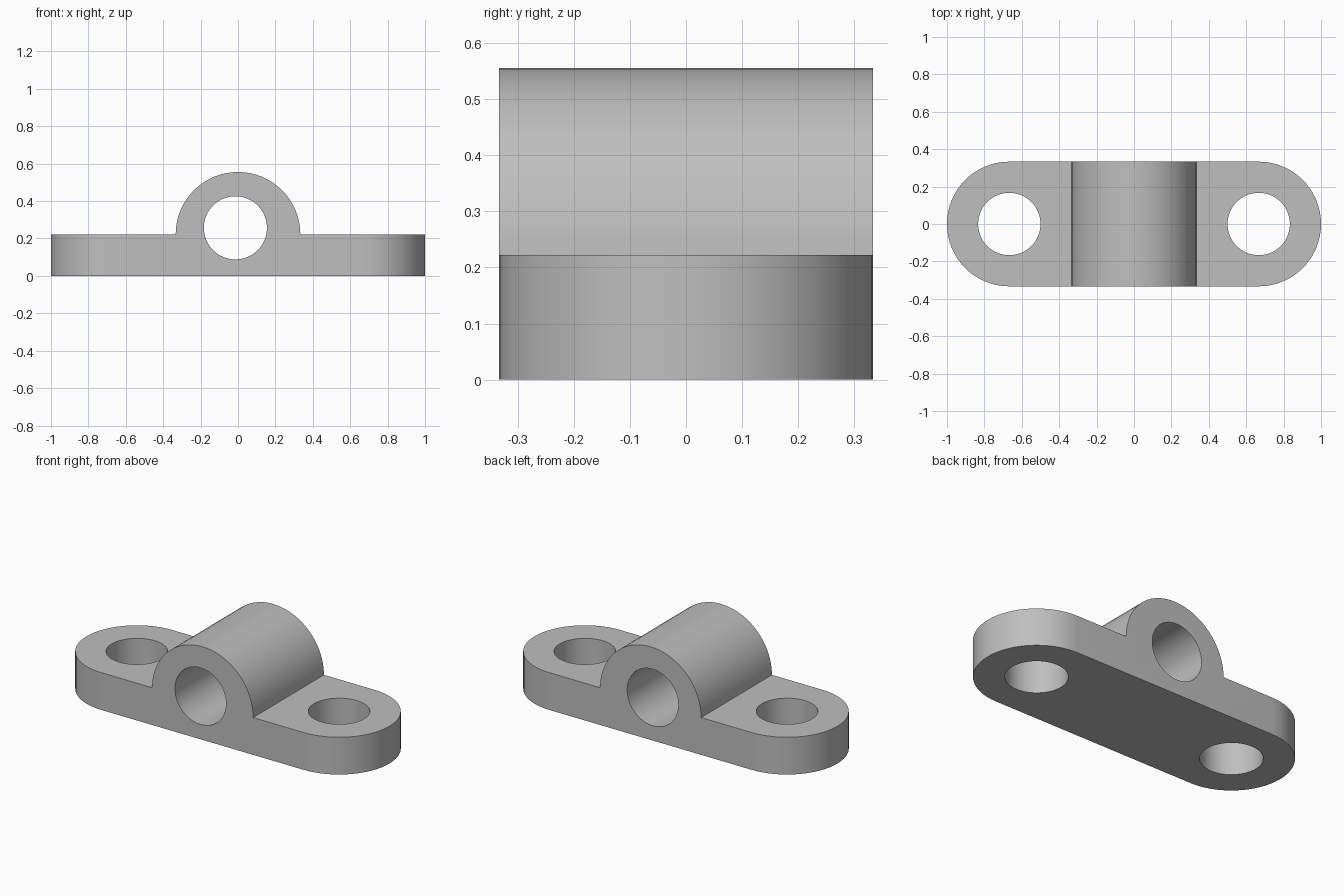
import bpy
import bmesh
from math import pi, cos, sin, radians
from mathutils import Vector

cube = bpy.data.objects.get("Cube")
if cube:
    bpy.data.objects.remove(cube)

R = 1 / 3             # outer radius of ends and dome
HOLE = R / 2          # radius of every hole
THICK = 2 / 9         # plate thickness
END = 2 / 3           # centre of each rounded end
SEG = 32              # segments per half circle


def arc(cx, cy, r, start, sweep, n=SEG, closed=False):
    count = n if closed else n + 1
    return [(cx + r * cos(start + sweep * i / n), cy + r * sin(start + sweep * i / n))
            for i in range(count)]


def prism(name, outline, low, high, axis):
    """Extrude a 2D outline along z (plan outline) or y (front outline)."""
    bm = bmesh.new()
    place = (lambda u, v: (u, v, low)) if axis == "z" else (lambda u, v: (u, low, v))
    face = bm.faces.new([bm.verts.new(place(u, v)) for u, v in outline])
    top = bmesh.ops.extrude_face_region(bm, geom=[face])["geom"]
    shift = Vector((0, 0, high - low)) if axis == "z" else Vector((0, high - low, 0))
    bmesh.ops.translate(bm, vec=shift, verts=[g for g in top if isinstance(g, bmesh.types.BMVert)])
    bmesh.ops.recalc_face_normals(bm, faces=bm.faces)
    mesh = bpy.data.meshes.new(name)
    bm.to_mesh(mesh)
    bm.free()
    obj = bpy.data.objects.new(name, mesh)
    bpy.context.collection.objects.link(obj)
    return obj


# Front silhouette: flat flanges with a half-round dome in the middle
front = [(-1.2, 0), (1.2, 0), (1.2, THICK)] + arc(0, THICK, R, 0, pi) + [(-1.2, THICK)]
body = prism("bearing_block", front, -0.5, 0.5, "y")

# Plan silhouette with rounded ends, then the bolt holes and the shaft bore
plan = arc(END, 0, R, -pi / 2, pi) + arc(-END, 0, R, pi / 2, pi)
cutters = [("INTERSECT", prism("plan_cutter", plan, -0.2, 0.8, "z"))]
for side in (-1, 1):
    circle = arc(side * END, 0, HOLE, 0, 2 * pi, 2 * SEG, True)
    cutters.append(("DIFFERENCE", prism("bolt_hole_cutter", circle, -0.2, 0.8, "z")))
bore = arc(-0.014, 0.257, HOLE + 0.002, 0, 2 * pi, 2 * SEG, True)
cutters.append(("DIFFERENCE", prism("bore_cutter", bore, -0.6, 0.6, "y")))

for operation, cutter in cutters:
    cutter.hide_render = True
    mod = body.modifiers.new(cutter.name, "BOOLEAN")
    mod.operation = operation
    mod.solver = "EXACT"
    mod.object = cutter

# Bake the cuts and drop the cutters
baked = bpy.data.meshes.new_from_object(
    body.evaluated_get(bpy.context.evaluated_depsgraph_get()))
body.modifiers.clear()
body.data = baked
baked.name = "bearing_block"
for _, cutter in cutters:
    bpy.data.objects.remove(cutter)

# Plain grey metal
grey = bpy.data.materials.new("plain_grey")
grey.use_nodes = True
colour = (0.52, 0.52, 0.52, 1)
grey.diffuse_color = colour
grey.node_tree.nodes["Principled BSDF"].inputs["Base Color"].default_value = colour
baked.materials.clear()
baked.materials.append(grey)

bpy.ops.object.select_all(action="DESELECT")
body.select_set(True)
bpy.context.view_layer.objects.active = body
bpy.ops.object.shade_smooth_by_angle(angle=radians(30))
